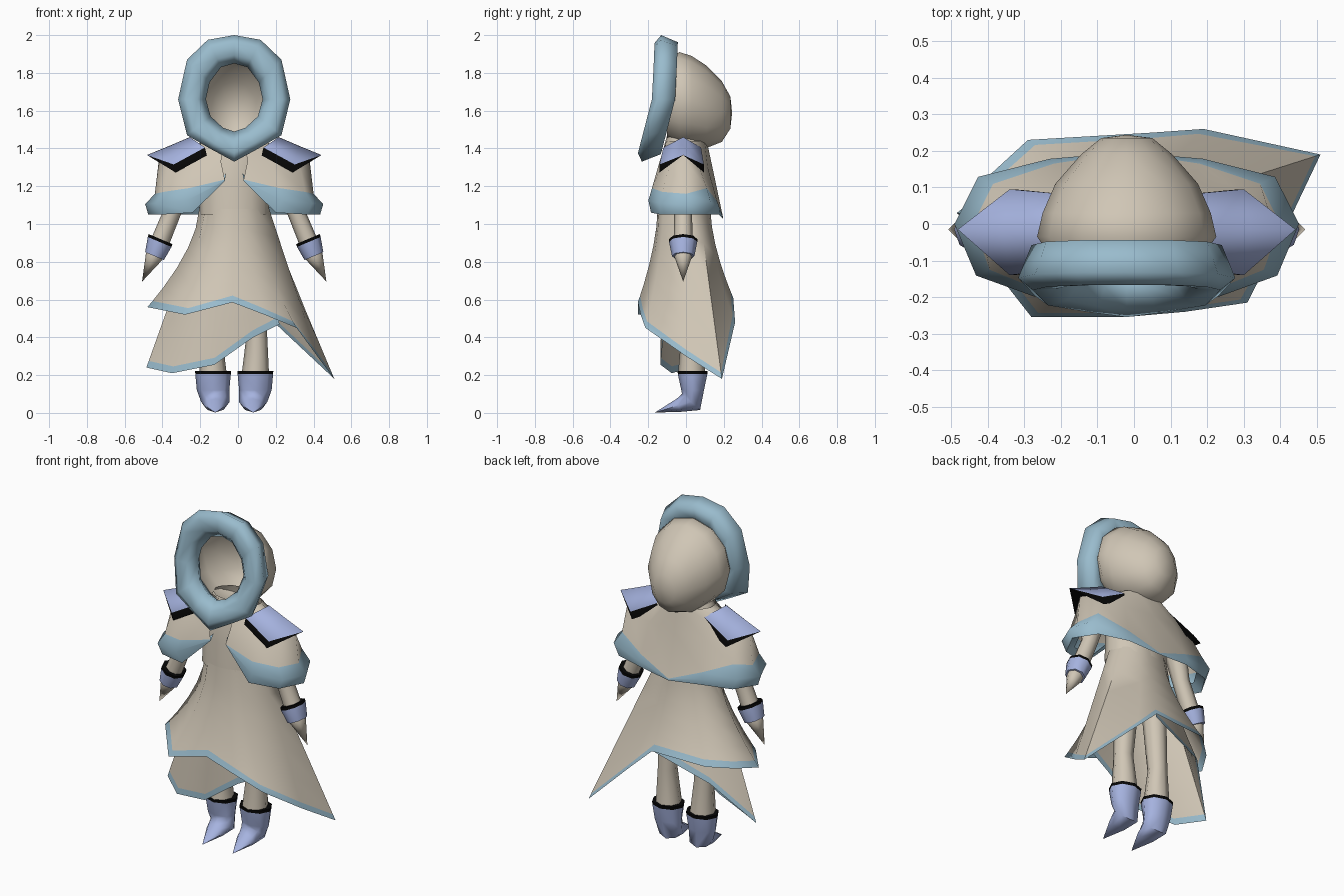
import bpy
import bmesh
from math import sin, cos, atan2, tau, radians
from mathutils import Vector, Euler

AXIS = -0.02  # the figure's mirror axis in x

if "Cube" in bpy.data.objects:
    bpy.data.objects.remove(bpy.data.objects["Cube"], do_unlink=True)


def material(name, colour):
    mat = bpy.data.materials.new(name)
    mat.use_nodes = True
    mat.diffuse_color = (*colour, 1)
    mat.node_tree.nodes["Principled BSDF"].inputs["Base Color"].default_value = (*colour, 1)
    return mat


CLOTH = material("beige cloth", (0.63, 0.565, 0.465))
FUR = material("blue fur", (0.32, 0.50, 0.61))
ARMOUR = material("lavender armour", (0.38, 0.45, 0.74))
DARK = material("black lining", (0.002, 0.002, 0.002))


def loft(name, rows, bands, closed=True, shift=AXIS, side=1, angle=60):
    """Skin a list of point rows; bands holds one material per gap, or one for all."""
    if not isinstance(bands, list):
        bands = [bands] * (len(rows) - 1)
    mesh = bpy.data.meshes.new(name)
    slots = list(dict.fromkeys(bands))
    for mat in slots:
        mesh.materials.append(mat)
    bm = bmesh.new()
    grid = [[bm.verts.new((side * p[0] + shift, p[1], p[2])) for p in row] for row in rows]
    count = len(rows[0])
    for upper, lower, mat in zip(grid, grid[1:], bands):
        for i in range(count if closed else count - 1):
            j = (i + 1) % count
            face = bm.faces.new((upper[i], upper[j], lower[j], lower[i]))
            face.material_index = slots.index(mat)
    bmesh.ops.remove_doubles(bm, verts=bm.verts[:], dist=0.0005)
    bmesh.ops.recalc_face_normals(bm, faces=bm.faces[:])
    bm.to_mesh(mesh)
    bm.free()
    obj = bpy.data.objects.new(name, mesh)
    bpy.context.collection.objects.link(obj)
    bpy.ops.object.select_all(action="DESELECT")
    obj.select_set(True)
    bpy.context.view_layer.objects.active = obj
    bpy.ops.object.shade_smooth_by_angle(angle=radians(angle))


def pair(name, rows, bands, **options):
    """Build the left part and its mirrored right twin."""
    for prefix, side in (("left_", 1), ("right_", -1)):
        loft(prefix + name, rows, bands, side=side, **options)


def ring(centre, rx, ry, tilt=0, lean=0, sides=8):
    """Ellipse of points, tilted about x and leaned about y."""
    turn = Euler((tilt, lean, 0)).to_matrix()
    return [Vector(centre) + turn @ Vector((rx * cos(tau * i / sides), ry * sin(tau * i / sides), 0))
            for i in range(sides)]


def mirrored(half, wrap):
    """Extend half a contour to the other side; wrap drops the shared first point."""
    other = [(-p[0], *p[1:]) for p in reversed(half[1:-1] if wrap else half[:-1])]
    return half + other


# Hood: hollow shell open at the face
hood_sections = [(-0.10, 1.66, 0.20, 0.21), (-0.035, 1.66, 0.245, 0.25), (0.03, 1.65, 0.23, 0.24),
                 (0.11, 1.62, 0.195, 0.217), (0.19, 1.595, 0.125, 0.16), (0.235, 1.59, 0.07, 0.085),
                 (0.244, 1.59, 0, 0)]
loft("hood", [ring((0, y, z), rx, rz, tilt=radians(90), sides=12)
              for y, z, rx, rz in hood_sections], CLOTH)

# Fur ring around the hood opening: outer and inner contours joined by a rounded section
outer = mirrored([(0, 2.0), (0.14, 1.975), (0.25, 1.87), (0.297, 1.66),
                  (0.25, 1.47), (0.12, 1.395), (0, 1.33)], True)
inner = mirrored([(0, 1.85), (0.07, 1.83), (0.13, 1.75), (0.15, 1.66),
                  (0.125, 1.57), (0.06, 1.51), (0, 1.49)], True)
section = [(1, -0.03), (0.72, -0.063), (0.3, -0.06), (0, -0.015), (0.25, 0.05), (0.75, 0.06)]
fur_rows = []
for blend, depth in section + section[:1]:
    row = []
    for o, i in zip(outer, inner):
        p = Vector(i).lerp(Vector(o), blend)
        height = p.y - 1.67
        row.append((p.x, -0.115 + (0.04 if height > 0 else 0.26) * height + depth, p.y))
    fur_rows.append(row)
loft("hood_fur_ring", fur_rows, FUR, angle=89)

# Torso
loft("torso", [ring((0, -0.01, z), rx, ry, sides=12) for z, rx, ry in
               [(1.47, 0.12, 0.09), (1.38, 0.18, 0.115), (1.22, 0.185, 0.13), (1.05, 0.185, 0.14)]],
     CLOTH)

# Shoulder cape: each station gives shoulder, fur top and fur bottom, from front to back
cape_stations = [
    ((0.07, -0.14, 1.33), (0.05, -0.16, 1.235), (0.05, -0.155, 1.228)),
    ((0.20, -0.125, 1.32), (0.24, -0.18, 1.19), (0.22, -0.185, 1.06)),
    ((0.35, -0.09, 1.30), (0.375, -0.125, 1.17), (0.385, -0.135, 1.05)),
    ((0.40, 0, 1.33), (0.42, 0, 1.16), (0.455, 0, 1.05)),
    ((0.33, 0.07, 1.30), (0.365, 0.11, 1.19), (0.375, 0.125, 1.05)),
    ((0.18, 0.115, 1.30), (0.20, 0.165, 1.12), (0.20, 0.175, 1.05)),
    ((0, 0.14, 1.30), (0, 0.195, 1.04), (0, 0.195, 1.03)),
]
cape_columns = []
for k, (shoulder, top, bottom) in enumerate(cape_stations):
    around = radians(-70 + 160 * k / (len(cape_stations) - 1))
    collar = (0.16 * cos(around), 0.11 * sin(around), 1.44)
    swell = 1 + 0.7 * (top[2] - bottom[2])
    middle = ((top[0] + bottom[0]) / 2 * swell, (top[1] + bottom[1]) / 2 * swell,
              (top[2] + bottom[2]) / 2)
    lining = (bottom[0] * 0.88, bottom[1] * 0.88, bottom[2] + 0.04)
    cape_columns.append([collar, shoulder, top, middle, bottom, lining])
cape_rows = [mirrored(list(row), False) for row in zip(*cape_columns)]
loft("shoulder_cape", cape_rows, [CLOTH, CLOTH, FUR, FUR, FUR], closed=False)


# Skirt layers: columns flaring from the waist to a ragged hem with a thin border
def skirt(name, hem, flare, waist, closed):
    columns = []
    for x, y, z in hem:
        a = atan2(y / 0.25, (x - AXIS) / 0.48)
        start = Vector((AXIS + 0.185 * waist * cos(a), -0.01 + 0.14 * waist * sin(a), 1.08))
        end = Vector((x, y, z))
        border = 1 - 0.037 / (end - start).length
        power = 1 if z < 0.4 else flare
        columns.append([start.lerp(end, t ** power).to_2d().to_3d() + Vector((0, 0, start.lerp(end, t).z))
                        for t in (0, 0.2, 0.4, 0.6, 0.8, border, 1)])
    loft(name, list(zip(*columns)), [CLOTH] * 5 + [FUR], closed=closed, shift=0)


skirt("outer_skirt", [(-0.03, -0.255, 0.585), (0.14, -0.24, 0.52), (0.31, -0.215, 0.45),
                      (0.42, 0, 0.30), (0.51, 0.19, 0.18), (0.19, 0.26, 0.48),
                      (0.05, 0.25, 0.61), (-0.29, 0.23, 0.60), (-0.41, 0.12, 0.58),
                      (-0.48, 0, 0.56), (-0.28, -0.255, 0.52)], 1.65, 1, True)
skirt("inner_skirt_flap", [(0.04, 0.235, 0.60), (-0.29, 0.185, 0.48), (-0.485, 0.03, 0.24),
                           (-0.35, -0.075, 0.21), (-0.125, -0.135, 0.255), (0.08, -0.12, 0.40),
                           (0.22, -0.10, 0.47)], 1.3, 0.9, False)

# Shoulder plates: ridged roof with a black underside
ridge = [(0.235, -0.015, 1.46), (0.34, -0.015, 1.415), (0.462, -0.015, 1.365)]
front = [(0.155, -0.12, 1.405), (0.32, -0.14, 1.315), ridge[2]]
back = [(0.155, 0.08, 1.405), (0.32, 0.095, 1.315), ridge[2]]


def lowered(row):
    return [(x - 0.01, y, z - 0.042) for x, y, z in row[:2]] + row[2:]


pair("shoulder_plate",
     [lowered(ridge), lowered(front), front, ridge, back, lowered(back), lowered(ridge)],
     [DARK, DARK, ARMOUR, ARMOUR, DARK, DARK], closed=False, angle=85)

# Arms, cuffs and pointed hands
ARM_Y = -0.015
pair("arm", [ring((x, ARM_Y, z), r, r, lean=-0.35) for x, z, r in
             [(0.26, 1.33, 0.07), (0.325, 1.07, 0.047), (0.395, 0.90, 0.05)]], CLOTH)
pair("cuff", [ring((x, ARM_Y, z), r, r * 1.1, lean=-0.4) for x, z, r in
              [(0.39, 0.92, 0), (0.39, 0.92, 0.068), (0.395, 0.905, 0.068),
               (0.422, 0.83, 0.054), (0.422, 0.83, 0)]],
     [DARK, DARK, ARMOUR, ARMOUR])
pair("hand", [ring((x, ARM_Y, z), r, r, lean=-0.38) for x, z, r in
              [(0.41, 0.86, 0.045), (0.425, 0.825, 0.046), (0.488, 0.695, 0)]], CLOTH)

# Legs and pointed boots
pair("leg", [ring((x, 0.03, z), r, r) for x, z, r in
             [(0.09, 0.85, 0.07), (0.12, 0.42, 0.054), (0.112, 0.21, 0.072)]], CLOTH)
boot_rings = [(0.035, 0.222, 0, 0, 0), (0.035, 0.222, 0.095, 0.08, 0),
              (0.035, 0.205, 0.094, 0.078, 0), (0.035, 0.12, 0.086, 0.06, 0),
              (0.027, 0.058, 0.075, 0.064, -0.73), (-0.04, 0.04, 0.058, 0.036, -1.3),
              (-0.165, 0.002, 0, 0, 0)]
pair("boot", [ring((0.112 if z > 0.1 else 0.1, y, z), rx, ry, tilt)
              for y, z, rx, ry, tilt in boot_rings],
     [DARK, DARK] + [ARMOUR] * 4)
